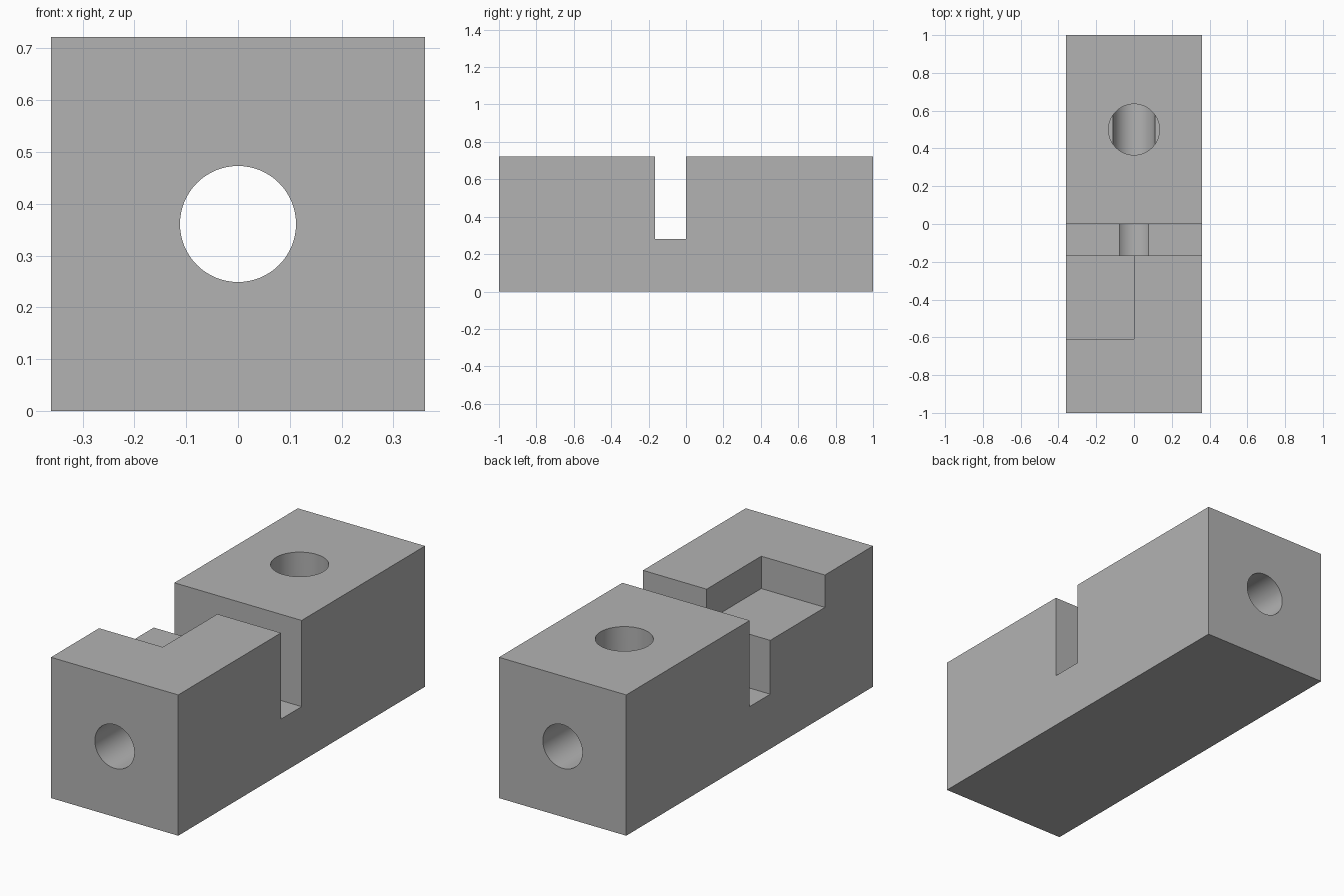
import bpy
from math import pi, radians

cube = bpy.data.objects.get("Cube")
if cube:
    bpy.data.objects.remove(cube, do_unlink=True)

HALF_WIDTH = 0.361
HEIGHT = 0.722
BORE_RADIUS = 0.112
CROSS_RADIUS = 0.135
MARGIN = 0.1

grey = bpy.data.materials.new("machined grey")
grey.use_nodes = True
colour = (0.45, 0.45, 0.45, 1)
grey.diffuse_color = colour
grey.node_tree.nodes["Principled BSDF"].inputs["Base Color"].default_value = colour


def box(name, low, high):
    """Axis-aligned box between two corners."""
    centre = [(a + b) / 2 for a, b in zip(low, high)]
    bpy.ops.mesh.primitive_cube_add(size=1, location=centre)
    obj = bpy.context.object
    obj.name = name
    obj.scale = [b - a for a, b in zip(low, high)]
    bpy.ops.object.transform_apply(location=True, rotation=True, scale=True)
    obj.data.materials.append(grey)
    return obj


def cylinder(name, radius, depth, location, rotation=(0, 0, 0)):
    bpy.ops.mesh.primitive_cylinder_add(vertices=64, radius=radius, depth=depth,
                                        location=location, rotation=rotation)
    obj = bpy.context.object
    obj.name = name
    obj.data.materials.append(grey)
    return obj


def cut(target, cutter):
    """Subtract the cutter, then remove it."""
    cutter.hide_render = True
    bpy.context.view_layer.objects.active = target
    mod = target.modifiers.new(cutter.name, "BOOLEAN")
    mod.operation = "DIFFERENCE"
    mod.solver = "EXACT"
    mod.object = cutter
    bpy.ops.object.modifier_apply(modifier=mod.name)
    bpy.data.objects.remove(cutter, do_unlink=True)


# Main block
block = box("slotted_block", (-HALF_WIDTH, -1, 0), (HALF_WIDTH, 1, HEIGHT))

# Slot across the full width
cut(block, box("cross_slot", (-HALF_WIDTH - MARGIN, -0.167, 0.28),
               (HALF_WIDTH + MARGIN, 0, HEIGHT + MARGIN)))

# Shallow pocket on the right half, opening into the slot
cut(block, box("corner_pocket", (-HALF_WIDTH - MARGIN, -0.61, 0.556),
               (0, -MARGIN, HEIGHT + MARGIN)))

# Blind hole from the top, down to the middle of the bore
hole_depth = HEIGHT / 2 + MARGIN
cut(block, cylinder("top_hole", CROSS_RADIUS, hole_depth,
                    (0, 0.5, HEIGHT / 2 + hole_depth / 2)))

# Bore along the whole length
cut(block, cylinder("long_bore", BORE_RADIUS, 2 + 2 * MARGIN,
                    (0, 0, HEIGHT / 2), (pi / 2, 0, 0)))

# Smooth bores with sharp edges
bpy.ops.object.select_all(action="DESELECT")
block.select_set(True)
bpy.context.view_layer.objects.active = block
bpy.ops.object.shade_smooth_by_angle(angle=radians(30))
